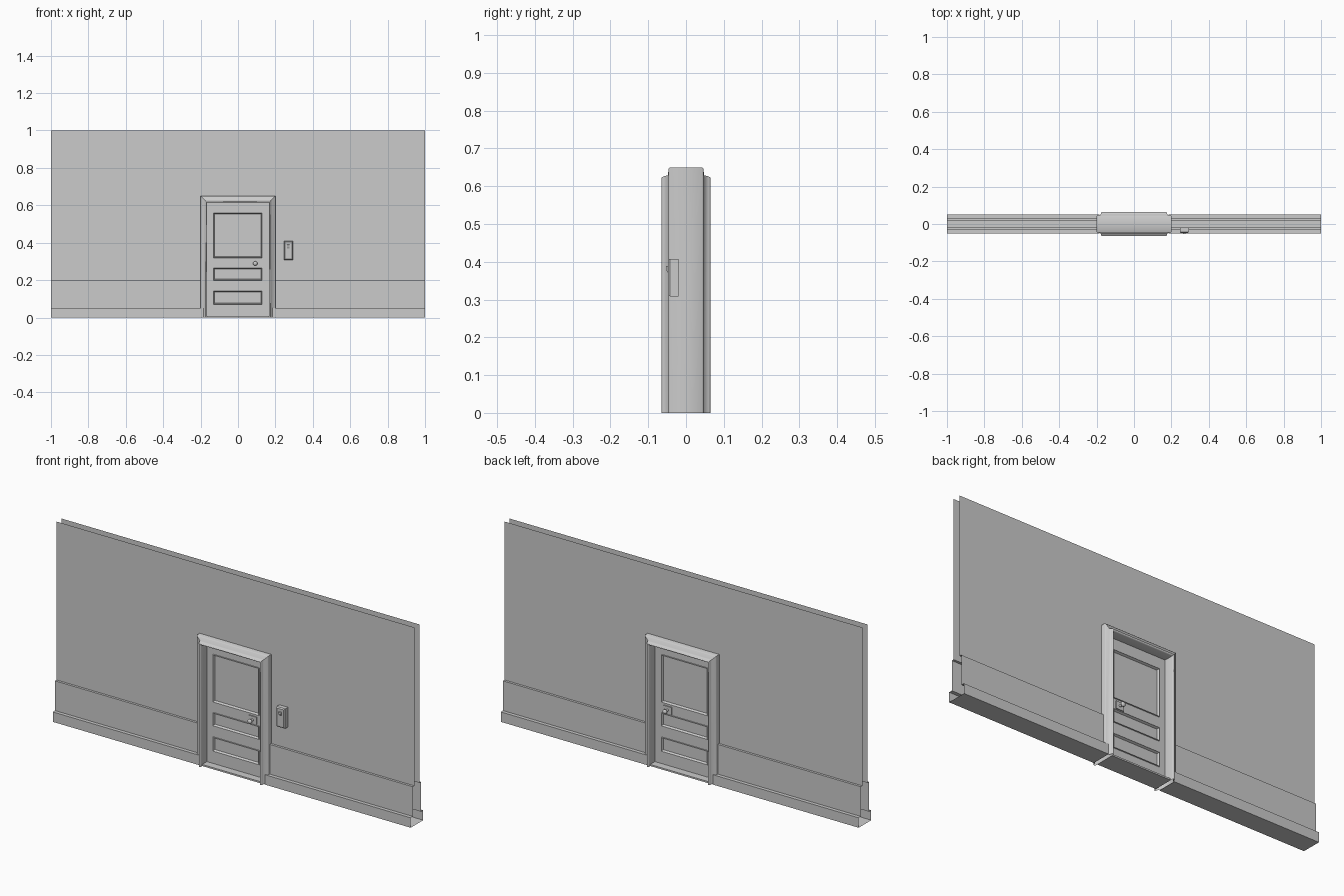
import bpy, bmesh
from mathutils import Matrix, Vector

cube = bpy.data.objects.get("Cube")
if cube:
    bpy.data.objects.remove(cube, do_unlink=True)

grey = bpy.data.materials.new("plain_grey")
grey.use_nodes = True
grey.diffuse_color = (0.6, 0.6, 0.6, 1)
grey.node_tree.nodes["Principled BSDF"].inputs["Base Color"].default_value = (0.6, 0.6, 0.6, 1)


def finish(bm, name, smooth=False, recalc=True):
    if recalc:
        bmesh.ops.recalc_face_normals(bm, faces=bm.faces[:])
    for f in bm.faces:
        f.smooth = smooth
    mesh = bpy.data.meshes.new(name)
    bm.to_mesh(mesh)
    bm.free()
    mesh.materials.append(grey)
    obj = bpy.data.objects.new(name, mesh)
    bpy.context.collection.objects.link(obj)
    return obj


def add_box(bm, lo, hi):
    lo, hi = Vector(lo), Vector(hi)
    m = Matrix.Translation((lo + hi) / 2) @ Matrix.Diagonal((*(hi - lo), 1))
    return bmesh.ops.create_cube(bm, size=1, matrix=m)["verts"]


def wall(name, x0, x1, half):
    """Extrude a (y, z) profile along x, mirrored front to back, open on top."""
    profile = [(-y, z) for y, z in half] + half[::-1]
    bm = bmesh.new()
    rows = [[bm.verts.new((x, y, z)) for y, z in profile] for x in (x0, x1)]
    for i in range(len(profile) - 1):
        bm.faces.new((rows[0][i], rows[0][i + 1], rows[1][i + 1], rows[1][i]))
    finish(bm, name)


# Hollow walls with stepped wainscot and baseboard
HALF_W, TOP = 0.165, 0.615
steps = [(0.02, 1), (0.02, 0.2), (0.032, 0.2), (0.032, 0.05), (0.05, 0.05), (0.05, 0)]
wall("wall_right", -1, -0.185, steps)
wall("wall_left", 0.185, 1, steps)
wall("wall_above_door", -0.185, 0.185, [(0.02, 1), (0.02, 0.635)])

# Moulded door frame: (outward offset, depth) profile swept in three mitred pieces
half = [(0.035, 0.043), (0.032, 0.046), (0.014, 0.048), (0.011, 0.06),
        (0.008, 0.065), (0.003, 0.064), (0, 0.059)]
profile = [(o, -y) for o, y in half] + half[::-1]
bm = bmesh.new()


def corner(k, o):
    side = HALF_W + o
    return ((-side, 0), (-side, TOP + o), (side, TOP + o), (side, 0))[k]


for k in range(3):
    rings = []
    for end in (k, k + 1):
        ring = []
        for o, y in profile:
            x, z = corner(end, o)
            ring.append(bm.verts.new((x, y, z)))
        rings.append(ring)
    for i in range(len(profile)):
        j = (i + 1) % len(profile)
        bm.faces.new((rings[0][i], rings[0][j], rings[1][j], rings[1][i]))
finish(bm, "door_frame", smooth=True)

# Threshold under the door
bm = bmesh.new()
add_box(bm, (-HALF_W, -0.05, 0), (HALF_W, 0.05, 0.008))
finish(bm, "threshold")

# Door leaf with three recessed panels on each face
DOOR_Y = 0.012
xs = [-HALF_W, -0.132, 0.129, HALF_W]
zs = [0.008, 0.07, 0.143, 0.198, 0.266, 0.318, 0.56, TOP]
bm = bmesh.new()
panels = []
for y in (-DOOR_Y, DOOR_Y):
    grid = [[bm.verts.new((x, y, z)) for x in xs] for z in zs]
    for r in range(len(zs) - 1):
        for c in range(len(xs) - 1):
            quad = [grid[r][c], grid[r][c + 1], grid[r + 1][c + 1], grid[r + 1][c]]
            face = bm.faces.new(quad if y < 0 else quad[::-1])
            if c == 1 and r % 2 == 1:
                panels.append(face)
bm.normal_update()
bmesh.ops.inset_individual(bm, faces=panels, thickness=0.003, depth=0.004)
bmesh.ops.inset_individual(bm, faces=panels, thickness=0.007, depth=-0.011)
finish(bm, "door", recalc=False)

# Knob and square plate on both faces
for side, label in ((-1, "front"), (1, "back")):
    bm = bmesh.new()
    ys = sorted((side * DOOR_Y, side * 0.017))
    add_box(bm, (0.07, ys[0], 0.27), (0.114, ys[1], 0.308))
    finish(bm, label + "_knob_plate")
    bm = bmesh.new()
    spin = Matrix.Rotation(1.5708, 4, "X")
    bmesh.ops.create_cone(bm, cap_ends=True, segments=16, radius1=0.006, radius2=0.006,
                          depth=0.02, matrix=Matrix.Translation((0.092, side * 0.024, 0.289)) @ spin)
    bmesh.ops.create_uvsphere(bm, u_segments=16, v_segments=8, radius=0.012,
                              matrix=Matrix.Translation((0.092, side * 0.037, 0.289)) @ spin
                              @ Matrix.Diagonal((1, 1, 0.7, 1)))
    knob = finish(bm, label + "_knob")
    bpy.ops.object.select_all(action="DESELECT")
    knob.select_set(True)
    bpy.context.view_layer.objects.active = knob
    bpy.ops.object.shade_smooth_by_angle()

# Wall switch: plate with chamfered front and a tilted toggle
bm = bmesh.new()
add_box(bm, (0.245, -0.047, 0.308), (0.293, -0.02, 0.408))
front = [e for e in bm.edges if all(v.co.y < -0.04 for v in e.verts)]
bmesh.ops.bevel(bm, geom=front, offset=0.005, segments=1, affect="EDGES")
finish(bm, "switch_plate")
bm = bmesh.new()
toggle = add_box(bm, (0.262, -0.053, 0.365), (0.276, -0.045, 0.39))
for v in toggle:
    if v.co.y < -0.05:
        v.co.z = 0.38 if v.co.z < 0.38 else 0.388
finish(bm, "switch_toggle")
